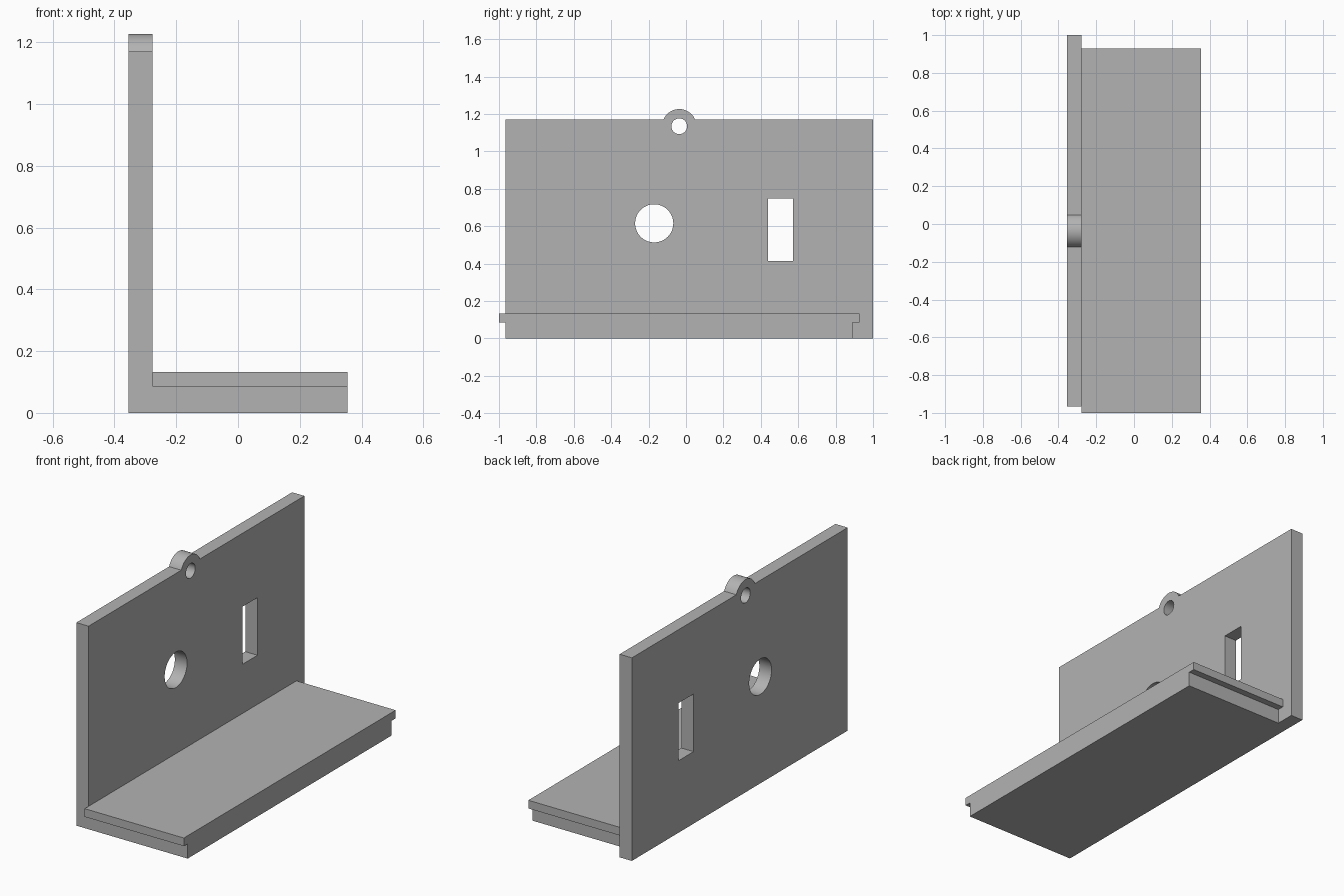
import bpy
import bmesh
from math import asin, cos, sin, pi

if "Cube" in bpy.data.objects:
    bpy.data.objects.remove(bpy.data.objects["Cube"], do_unlink=True)

# Single grey finish
grey = bpy.data.materials.new("plain grey")
grey.use_nodes = True
colour = (0.45, 0.45, 0.45, 1)
grey.diffuse_color = colour
grey.node_tree.nodes["Principled BSDF"].inputs["Base Color"].default_value = colour

# Main dimensions
X_BACK, X_WALL, X_EDGE = -0.355, -0.277, 0.355
WALL_FRONT, WALL_REAR, WALL_TOP = -0.965, 1.0, 1.17
EYE_Y, EYE_Z, EYE_R = -0.036, 1.134, 0.092


def arc(y, z, radius, start, end, steps):
    """Points in the y-z plane from one angle to another, both included."""
    angles = [start + (end - start) * i / steps for i in range(steps + 1)]
    return [(y + radius * cos(a), z + radius * sin(a)) for a in angles]


def circle(y, z, radius, sides=64):
    return arc(y, z, radius, 0, 2 * pi, sides)[:-1]


def rectangle(y0, y1, z0, z1):
    return [(y0, z0), (y1, z0), (y1, z1), (y0, z1)]


def extrude_profile(name, points, x0, x1):
    """Extrude a y-z outline along x."""
    bm = bmesh.new()
    face = bm.faces.new([bm.verts.new((x0, y, z)) for y, z in points])
    result = bmesh.ops.extrude_face_region(bm, geom=[face])
    moved = [v for v in result["geom"] if isinstance(v, bmesh.types.BMVert)]
    bmesh.ops.translate(bm, verts=moved, vec=(x1 - x0, 0, 0))
    bmesh.ops.recalc_face_normals(bm, faces=bm.faces)
    mesh = bpy.data.meshes.new(name)
    bm.to_mesh(mesh)
    bm.free()
    mesh.materials.append(grey)
    obj = bpy.data.objects.new(name, mesh)
    bpy.context.collection.objects.link(obj)
    return obj


def activate(obj):
    bpy.ops.object.select_all(action="DESELECT")
    obj.select_set(True)
    bpy.context.view_layer.objects.active = obj


def cut(obj, name, points):
    """Cut an outline right through the wall."""
    cutter = extrude_profile(name, points, X_BACK - 0.1, X_WALL + 0.1)
    cutter.hide_render = True
    mod = obj.modifiers.new(name, "BOOLEAN")
    mod.operation, mod.solver, mod.object = "DIFFERENCE", "EXACT", cutter
    activate(obj)
    bpy.ops.object.modifier_apply(modifier=mod.name)
    bpy.data.objects.remove(cutter, do_unlink=True)


# Upright wall with a rounded hanging eye on its top edge
lift = asin((WALL_TOP - EYE_Z) / EYE_R)
outline = [(WALL_FRONT, 0), (WALL_REAR, 0), (WALL_REAR, WALL_TOP)]
outline += arc(EYE_Y, EYE_Z, EYE_R, lift, pi - lift, 32)
outline += [(WALL_FRONT, WALL_TOP)]
wall = extrude_profile("upright_wall", outline, X_BACK, X_WALL)

# Openings through the wall
cut(wall, "eye_hole", circle(EYE_Y, EYE_Z, 0.042))
cut(wall, "round_hole", circle(-0.17, 0.615, 0.102))
cut(wall, "slot", rectangle(0.438, 0.573, 0.415, 0.747))

# Base shelf: the upper lip overhangs both ends of the lower block
shelf = extrude_profile("base_shelf", [
    (WALL_FRONT, 0), (0.89, 0), (0.89, 0.085), (0.928, 0.085),
    (0.928, 0.132), (-1, 0.132), (-1, 0.085), (WALL_FRONT, 0.085),
], X_WALL, X_EDGE)

for part in (wall, shelf):
    activate(part)
    bpy.ops.object.shade_smooth_by_angle(angle=pi / 6)
